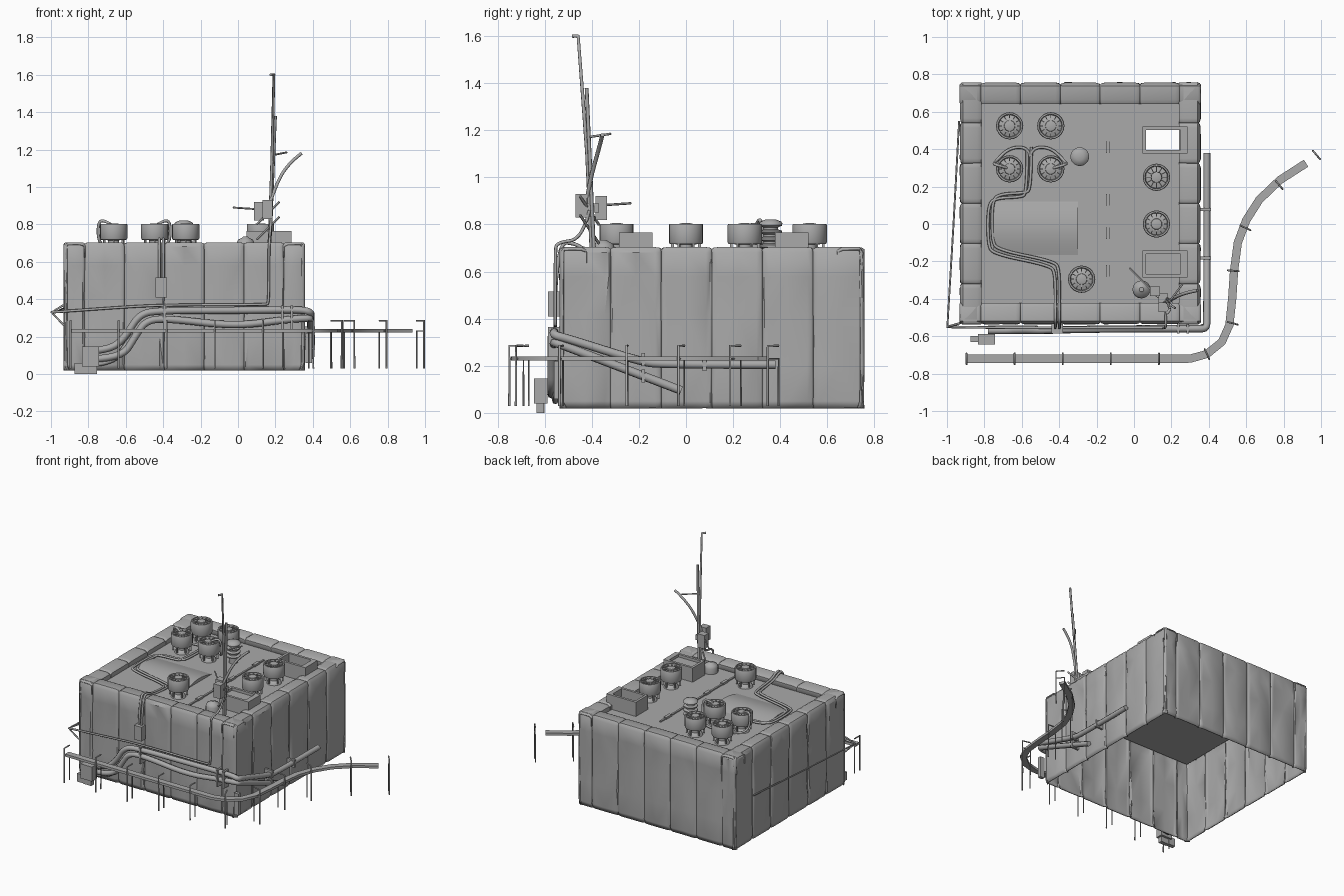
import bpy, bmesh, math, random
from mathutils import Vector, Matrix

random.seed(4)
if "Cube" in bpy.data.objects:
    bpy.data.objects.remove(bpy.data.objects["Cube"], do_unlink=True)

grey = bpy.data.materials.new("plain_grey")
grey.use_nodes = True
grey.diffuse_color = (0.4, 0.4, 0.4, 1)
grey.node_tree.nodes["Principled BSDF"].inputs["Base Color"].default_value = (0.4, 0.4, 0.4, 1)

X0, X1, Y0, Y1 = -0.93, 0.355, -0.535, 0.755
LOW, TOP, ROOF, RIM = 0.02, 0.70, 0.66, 0.11


def finish(name, bm, smooth=False):
    mesh = bpy.data.meshes.new(name)
    bm.to_mesh(mesh)
    bm.free()
    mesh.materials.append(grey)
    ob = bpy.data.objects.new(name, mesh)
    bpy.context.collection.objects.link(ob)
    if smooth:
        bpy.ops.object.select_all(action="DESELECT")
        ob.select_set(True)
        bpy.context.view_layer.objects.active = ob
        bpy.ops.object.shade_smooth_by_angle(angle=math.radians(40))
    return ob


def add_box(bm, a, b):
    a, b = Vector(a), Vector(b)
    m = Matrix.Translation((a + b) / 2) @ Matrix.Diagonal((*(b - a), 1))
    bmesh.ops.create_cube(bm, size=1, matrix=m)


def boxes(name, *spans):
    bm = bmesh.new()
    for a, b in spans:
        add_box(bm, a, b)
    return finish(name, bm)


def tube(name, pts, r, curved=True):
    cu = bpy.data.curves.new(name, "CURVE")
    cu.dimensions = "3D"
    cu.bevel_depth, cu.bevel_resolution, cu.use_fill_caps = r, 2, True
    sp = cu.splines.new("NURBS" if curved else "POLY")
    sp.points.add(len(pts) - 1)
    for p, co in zip(sp.points, pts):
        p.co = (*co, 1)
    if curved:
        sp.order_u, sp.use_endpoint_u, sp.resolution_u = 3, True, 6
    cu.materials.append(grey)
    ob = bpy.data.objects.new(name, cu)
    bpy.context.collection.objects.link(ob)
    return ob


def add_lathe(bm, profile, x, y, n=20):
    rings = [[bm.verts.new((x + r * math.cos(math.tau * i / n), y + r * math.sin(math.tau * i / n), z))
              for i in range(n)] for r, z in profile]
    for a, b in zip(rings, rings[1:]):
        for i in range(n):
            j = (i + 1) % n
            bm.faces.new((a[i], a[j], b[j], b[i]))
    bm.faces.new(rings[-1])


# Padded wall panels: an L section from ground over the parapet, pinched at seams
SECTION = [(0.012, LOW), (0, 0.05), (0, 0.2), (0, 0.42), (0, 0.58), (0.003, 0.68),
           (0.018, TOP), (0.09, TOP), (RIM, 0.69), (RIM, 0.63)]


def panel(name, start, end, inward):
    bm = bmesh.new()
    start, end, inward = Vector(start), Vector(end), Vector(inward)
    cols = []
    for u in (0, 0.04, 0.12, 0.5, 0.88, 0.96, 1):
        pinch = 0.014 if u in (0, 1) else 0.004 if u in (0.04, 0.96) else 0
        col = []
        for i, (d, z) in enumerate(SECTION):
            on_wall = i < 6
            dent = random.uniform(0, 0.012) if 0 < u < 1 and 0 < i < 5 else 0
            depth = d + (pinch if on_wall else 0) + dent
            col.append(bm.verts.new(start.lerp(end, u) + inward * depth
                                    + Vector((0, 0, z - (0 if on_wall else pinch * 0.6)))))
        cols.append(col)
    for a, b in zip(cols, cols[1:]):
        for i in range(len(SECTION) - 1):
            quad = (a[i], b[i], b[i + 1], a[i + 1])
            if random.random() < 0.5:
                bm.faces.new(quad[:3])
                bm.faces.new((quad[0], quad[2], quad[3]))
            else:
                bm.faces.new((quad[0], quad[1], quad[3]))
                bm.faces.new(quad[1:])
    ob = finish(name, bm, True)
    mod = ob.modifiers.new("thickness", "SOLIDIFY")
    mod.thickness, mod.offset = 0.008, 0


step = (Y1 - Y0) / 6
for i in range(6):
    a, b = Y0 + i * step, Y0 + (i + 1) * step
    panel("left_wall_panel", (X1, a, 0), (X1, b, 0), (-1, 0, 0))
    panel("right_wall_panel", (X0, b, 0), (X0, a, 0), (1, 0, 0))
wide = (X1 - X0 - 2 * RIM) / 5
cuts = [X0] + [X0 + RIM + wide * i for i in range(6)] + [X1]
for a, b in zip(cuts, cuts[1:]):
    panel("front_wall_panel", (a, Y0, 0), (b, Y0, 0), (0, 1, 0))
    panel("back_wall_panel", (b, Y1, 0), (a, Y1, 0), (0, -1, 0))

# Roof slab left open under the rear hatch
HX0, HX1, HY0, HY1 = 0.06, 0.25, 0.39, 0.505
rx0, rx1, ry0, ry1 = X0 + 0.03, X1 - 0.03, Y0 + 0.03, Y1 - 0.03
boxes("roof_slab", ((rx0, ry0, 0.62), (HX0, ry1, ROOF)), ((HX1, ry0, 0.62), (rx1, ry1, ROOF)),
      ((HX0, ry0, 0.62), (HX1, HY0, ROOF)), ((HX0, HY1, 0.62), (HX1, ry1, ROOF)))
boxes("roof_seam", ((-0.145, -0.42, ROOF), (-0.132, 0.5, 0.668)))
boxes("roof_seam_clips", *[((-0.15, y, ROOF), (-0.127, y + 0.06, 0.675)) for y in (-0.28, -0.08, 0.1, 0.38)])

# Roof hatches
for name, y in (("rear_hatch", 0.378), ("front_hatch", -0.285)):
    t, x0, x1, y1, z1 = 0.018, 0.045, 0.285, y + 0.143, 0.765
    boxes(name, ((x0, y, 0.64), (x1, y + t, z1)), ((x0, y1 - t, 0.64), (x1, y1, z1)),
          ((x0, y, 0.64), (x0 + t, y1, z1)), ((x1 - 2 * t, y, 0.64), (x1, y1, z1)))
boxes("front_hatch_lid", ((0.05, -0.28, 0.72), (0.28, -0.145, 0.745)))

# Low arched skylight
bm = bmesh.new()
arch = [(-0.165 + 0.285 * i / 12, ROOF + 0.024 * math.sin(math.pi * i / 12)) for i in range(13)]
ends = [[bm.verts.new((x, y, z)) for y, z in arch] for x in (-0.75, -0.3)]
for i in range(12):
    bm.faces.new((ends[0][i], ends[1][i], ends[1][i + 1], ends[0][i + 1]))
for e in ends:
    bm.faces.new(e)
bmesh.ops.recalc_face_normals(bm, faces=bm.faces)
finish("skylight", bm, True)


# Roof fans
def fan(x, y, opened=False):
    bm = bmesh.new()
    add_lathe(bm, [(0.05, ROOF), (0.045, 0.675), (0.03, 0.685), (0.03, 0.715), (0.07, 0.718), (0.073, 0.725),
                   (0.073, 0.798), (0.07, 0.803), (0.062, 0.803), (0.058, 0.74 if opened else 0.785),
                   (0.03, 0.745 if opened else 0.795), (0.028, 0.803), (0.015, 0.806)], x, y)
    for k in range(12):
        turn = Matrix.Translation((x, y, 0)) @ Matrix.Rotation(math.tau * k / 12, 4, "Z")
        fin = Matrix.Translation((0.045, 0, 0.79)) @ Matrix.Diagonal((0.034, 0.005, 0.018, 1))
        leg = Matrix.Translation((0.058, 0, 0.7)) @ Matrix.Diagonal((0.012, 0.008, 0.05, 1))
        bmesh.ops.create_cube(bm, size=1, matrix=turn @ fin)
        if k % 2:
            bmesh.ops.create_cube(bm, size=1, matrix=turn @ leg)
    bmesh.ops.recalc_face_normals(bm, faces=bm.faces)
    finish("roof_fan", bm, True)


for x, y in [(-0.665, 0.525), (-0.445, 0.525), (-0.665, 0.295), (-0.445, 0.295), (0.12, 0), (-0.28, -0.295)]:
    fan(x, y)
fan(0.12, 0.25, True)

# Stacked vent and small dome
bm = bmesh.new()
stack = [(0.03, ROOF)]
for z in (0.705, 0.735, 0.765, 0.795):
    stack += [(0.03, z - 0.008), (0.048, z), (0.048, z + 0.008), (0.03, z + 0.014)]
add_lathe(bm, stack + [(0.05, 0.803), (0.045, 0.812), (0.02, 0.822)], -0.29, 0.36)
add_lathe(bm, [(0.048, ROOF), (0.048, 0.7), (0.04, 0.718), (0.02, 0.728), (0.012, 0.735)], 0.04, -0.35)
bmesh.ops.recalc_face_normals(bm, faces=bm.faces)
finish("roof_vents", bm, True)

# Twin roof cables, dropping over the front to a junction box
route = [(-0.56, 0.4), (-0.56, 0.17), (-0.6, 0.155), (-0.72, 0.15), (-0.77, 0.12), (-0.77, -0.1),
         (-0.74, -0.15), (-0.44, -0.21), (-0.41, -0.25)]
for d in (-0.011, 0.011):
    drop = [(-0.41 + d, -0.43, 0.69), (-0.41 + d, -0.47, 0.72), (-0.41 + d, -0.545, 0.725), (-0.41 + d, -0.555, 0.5)]
    tube("roof_cable", [(x + d, y + d, 0.675) for x, y in route] + drop, 0.008)
for s, cx in ((-1, -0.665), (1, -0.445)):
    tube("fan_cable", [(-0.555, 0.36, 0.675), (-0.555 + s * 0.01, 0.41, 0.68), (cx, 0.41, 0.68),
                       (cx + s * 0.08, 0.33, 0.69), (cx + s * 0.085, 0.32, 0.81),
                       (cx + s * 0.05, 0.31, 0.825), (cx, 0.295, 0.79)], 0.008)
boxes("junction_box", ((-0.44, -0.585, 0.41), (-0.38, -0.535, 0.515)))

# Large pipes across the front and round the left side
tube("upper_pipe", [(-0.78, -0.57, 0.125), (-0.68, -0.57, 0.13), (-0.6, -0.57, 0.2), (-0.53, -0.57, 0.32),
                    (-0.42, -0.565, 0.34), (0, -0.56, 0.34), (0.34, -0.56, 0.345), (0.39, -0.56, 0.33),
                    (0.39, -0.5, 0.315), (0.39, -0.2, 0.22), (0.39, -0.1, 0.205), (0.39, 0.38, 0.205)], 0.019)
tube("lower_pipe", [(-0.78, -0.57, 0.08), (-0.62, -0.57, 0.085), (-0.55, -0.57, 0.2), (-0.49, -0.57, 0.29),
                    (-0.36, -0.565, 0.295), (-0.02, -0.56, 0.255), (0.25, -0.56, 0.29), (0.38, -0.56, 0.3),
                    (0.39, -0.53, 0.29), (0.39, -0.02, 0.095)], 0.019)
tube("drain_pipe", [(-0.78, -0.555, 0.05), (-0.66, -0.555, 0.06), (-0.6, -0.555, 0.16), (-0.52, -0.555, 0.25)], 0.013)
boxes("pipe_clamps", *[((x, -0.585, 0.24), (x + 0.014, -0.53, 0.365)) for x in (-0.4, 0.23, 0.28)],
      *[((0.35, y, z), (0.412, y + 0.016, z + 0.055)) for y, z in ((-0.19, 0.13), (0.07, 0.178), (-0.19, 0.2))])
boxes("pipe_stub", ((0.36, -0.56, 0.06), (0.395, -0.535, 0.22)))

# Pump box
boxes("pump", ((-0.835, -0.645, 0.04), (-0.742, -0.588, 0.147)), ((-0.82, -0.635, 0), (-0.755, -0.605, 0.04)),
      ((-0.875, -0.63, 0.0), (-0.82, -0.6, 0.06)))

# Thin cable with its corner bracket
tube("side_cable", [(-0.935, 0.55, 0.35), (-0.965, 0, 0.335), (-0.998, -0.55, 0.33)], 0.005, False)
tube("front_cable", [(-0.998, -0.55, 0.33), (-0.7, -0.555, 0.352), (-0.4, -0.555, 0.37), (0.15, -0.555, 0.37),
                     (0.165, -0.555, 0.38), (0.165, -0.555, 0.68), (0.17, -0.55, 0.725),
                     (0.17, -0.44, 0.735), (0.18, -0.41, 0.86)], 0.007)
tube("cable_bracket", [(-0.93, -0.53, 0.26), (-0.998, -0.55, 0.33), (-0.93, -0.53, 0.37)], 0.006, False)

# Antenna mast
tube("mast", [(0.165, -0.4, ROOF), (0.18, -0.42, 1.1), (0.192, -0.458, 1.6), (0.175, -0.48, 1.6)], 0.008, False)
tube("second_rod", [(0.17, -0.39, 0.68), (0.2, -0.422, 1.38)], 0.008, False)
tube("bent_rod", [(0.15, -0.43, 0.85), (0.19, -0.41, 0.98), (0.26, -0.37, 1.12), (0.34, -0.355, 1.18)], 0.009)
tube("cross_arm", [(0.185, -0.42, 1.17), (0.26, -0.32, 1.185)], 0.005, False)
tube("low_arm", [(0.12, -0.38, 0.88), (-0.025, -0.235, 0.89)], 0.005, False)
for z in (0.72, 0.8):
    tube("mast_stay", [(0.1, -0.37, z), (0.22, -0.45, z + 0.12)], 0.006, False)
boxes("mast_boxes", ((0.085, -0.385, 0.82), (0.14, -0.335, 0.92)), ((0.13, -0.47, 0.83), (0.185, -0.42, 0.93)),
      ((0.13, -0.43, 0.85), (0.18, -0.37, 0.89)))

# Curved rail: a flat strip swept along a path
path = [(-0.895, -0.72), (-0.3, -0.72), (0.2, -0.72), (0.3, -0.72), (0.39, -0.695), (0.47, -0.63), (0.51, -0.54),
        (0.525, -0.4), (0.535, -0.25), (0.555, -0.1), (0.6, 0.02), (0.67, 0.13), (0.78, 0.235), (0.92, 0.325)]
bm = bmesh.new()
rings = []
for i, p in enumerate(path):
    t = (Vector(path[min(i + 1, len(path) - 1)]) - Vector(path[max(i - 1, 0)])).normalized()
    side = Vector((t.y, -t.x)) * 0.022
    rings.append([bm.verts.new((p[0] + side.x * s, p[1] + side.y * s, z))
                  for s, z in ((1, 0.222), (1, 0.24), (-1, 0.24), (-1, 0.222))])
for a, b in zip(rings, rings[1:]):
    for k in range(4):
        j = (k + 1) % 4
        bm.faces.new((a[k], a[j], b[j], b[k]))
bm.faces.new(rings[0])
bm.faces.new(rings[-1])
bmesh.ops.recalc_face_normals(bm, faces=bm.faces)
finish("curved_rail", bm, True)

# Rail posts with hooked tops, turned square to the rail
stations = [(-0.895 + 0.257 * i, -0.72, 0) for i in range(5)]
stations += [(0.39, -0.695, 25), (0.525, -0.53, 75), (0.53, -0.25, 85), (0.595, -0.02, 65), (0.775, 0.21, 40), (0.975, 0.37, 40)]
for x, y, deg in stations:
    out = Vector((math.sin(math.radians(deg)), -math.cos(math.radians(deg)), 0)) * 0.03
    c = Vector((x, y, 0))
    up = lambda v, z: tuple(c + v + Vector((0, 0, z)))
    tube("rail_post", [up(out, 0.03), up(out, 0.285), up(-out, 0.285)], 0.005, False)
    tube("rail_inner_post", [up(-out, 0.03), up(-out, 0.23), up(out, 0.23)], 0.004, False)
